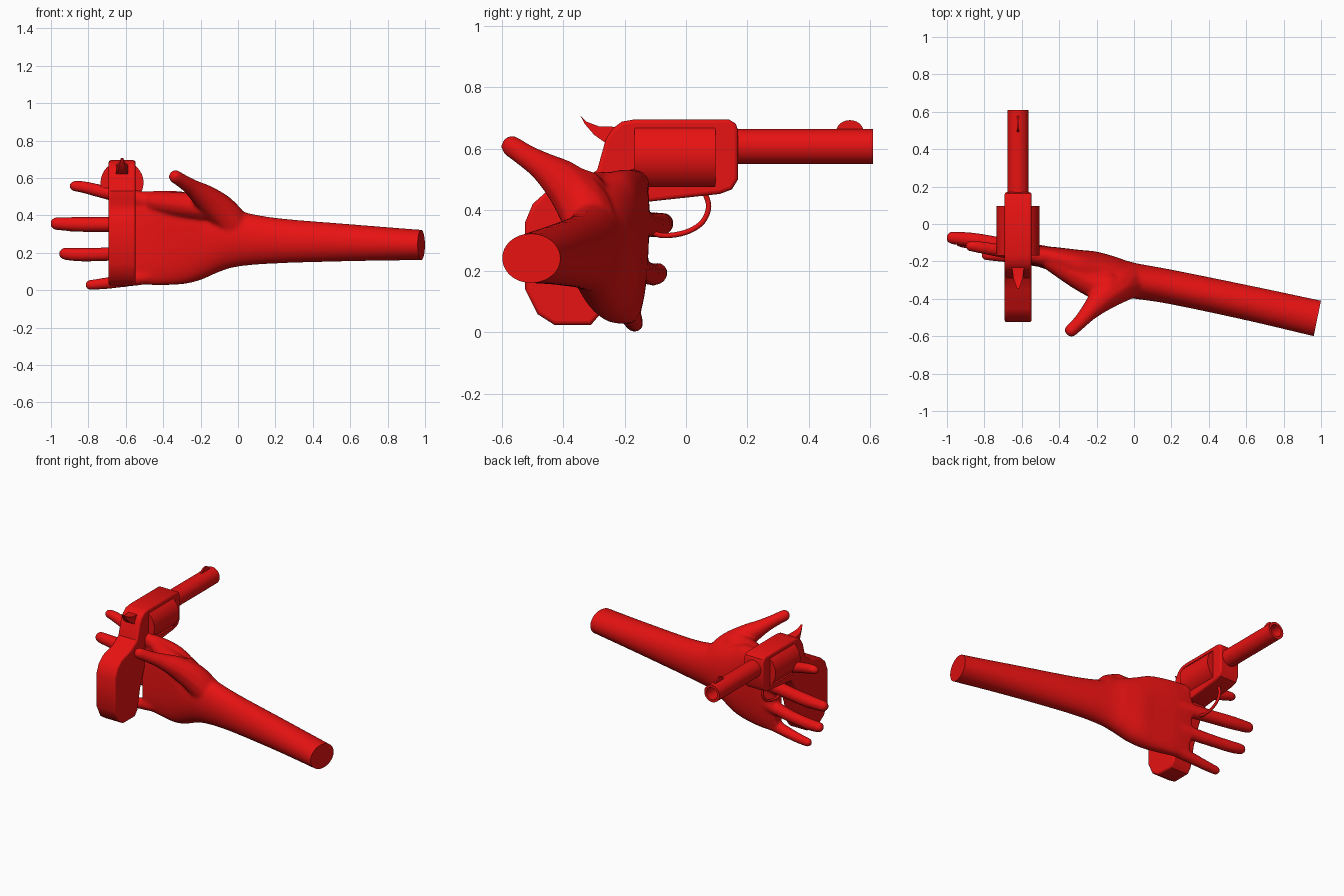
import bpy, bmesh, math
from mathutils import Vector, Matrix

if "Cube" in bpy.data.objects:
    bpy.data.objects.remove(bpy.data.objects["Cube"])

red = bpy.data.materials.new("red")
red.diffuse_color = (0.8, 0.006, 0.006, 1)
red.use_nodes = True
red.node_tree.nodes["Principled BSDF"].inputs["Base Color"].default_value = red.diffuse_color
GX = -0.62  # centre plane of the revolver


def finish(name, bm, angle=35):
    bmesh.ops.recalc_face_normals(bm, faces=bm.faces)
    me = bpy.data.meshes.new(name)
    bm.to_mesh(me)
    bm.free()
    me.materials.append(red)
    ob = bpy.data.objects.new(name, me)
    bpy.context.collection.objects.link(ob)
    select(ob)
    bpy.ops.object.shade_smooth_by_angle(angle=math.radians(angle))
    return ob


def select(ob):
    bpy.ops.object.select_all(action='DESELECT')
    ob.select_set(True)
    bpy.context.view_layer.objects.active = ob


def apply_all(ob):
    select(ob)
    for m in list(ob.modifiers):
        bpy.ops.object.modifier_apply(modifier=m.name)


def spline(pts, steps):
    """Smooth interpolation through rows of numbers."""
    out = []
    for i in range(len(pts) - 1):
        p = [pts[max(0, min(len(pts) - 1, i + k))] for k in (-1, 0, 1, 2)]
        for s in range(steps):
            t = s / steps
            out.append([0.5 * (2 * b + (c - a) * t + (2 * a - 5 * b + 4 * c - d) * t * t
                               + (3 * b - a - 3 * c + d) * t ** 3) for a, b, c, d in zip(*p)])
    return out + [list(pts[-1])]


def loft(bm, rings, caps=True, closed=False):
    vs = [[bm.verts.new(p) for p in r] for r in rings]
    pairs = list(zip(vs, vs[1:])) + ([(vs[-1], vs[0])] if closed else [])
    for a, b in pairs:
        for i in range(len(a)):
            j = (i + 1) % len(a)
            bm.faces.new((a[i], a[j], b[j], b[i]))
    if caps:
        bm.faces.new(vs[0])
        bm.faces.new(vs[-1])


def prism(bm, profile, half):
    """Extrude a (y, z) outline across x; half(y) gives the half width."""
    loft(bm, [[(GX + s * half(y), y, z) for y, z in profile] for s in (-1, 1)])


# ---- hand and forearm: x, y, z, half depth, half height, squareness, lean
stations = [
    (1.08, -.527, .240, .100, .078, 2.0, 0), (.98, -.505, .242, .100, .081, 2.0, 0),
    (.60, -.420, .254, .095, .099, 2.0, 0), (.20, -.337, .265, .093, .122, 2.0, 0),
    (0, -.303, .276, .096, .150, 2.0, 0), (-.10, -.280, .280, .105, .182, 2.1, 0),
    (-.20, -.254, .275, .106, .220, 2.3, 0), (-.30, -.226, .280, .088, .248, 2.5, .02),
    (-.45, -.185, .279, .062, .252, 2.7, .04), (-.57, -.165, .280, .042, .245, 2.7, .05)]
rings = []
for x, y, z, hy, hz, n, lean in spline(stations, 6):
    ring = []
    for k in range(40):
        a = 2 * math.pi * k / 40
        c, s = math.cos(a), math.sin(a)
        dz = hz * math.copysign(abs(s) ** (2 / n), s)
        ring.append((x, y + hy * math.copysign(abs(c) ** (2 / n), c) + lean * dz, z + dz))
    rings.append(ring)
bm = bmesh.new()
loft(bm, rings)

# fingers, thumb and the web beside the thumb as tapered paths: x, y, z, radius
digits = [
    [(-.40, -.190, .460, .050), (-.55, -.165, .491, .046), (-.70, -.145, .521, .038),
     (-.82, -.125, .550, .034), (-.875, -.118, .557, .029)],
    [(-.40, -.180, .355, .050), (-.55, -.145, .355, .046), (-.70, -.115, .352, .043),
     (-.85, -.088, .352, .042), (-.970, -.074, .356, .036)],
    [(-.40, -.185, .220, .050), (-.55, -.155, .205, .044), (-.70, -.125, .193, .039),
     (-.85, -.102, .190, .038), (-.925, -.092, .195, .034)],
    [(-.40, -.200, .090, .048), (-.55, -.185, .062, .040), (-.70, -.172, .038, .033),
     (-.79, -.167, .028, .029)],
    [(0, -.303, .320, .088), (-.08, -.335, .412, .090), (-.165, -.395, .487, .073),
     (-.235, -.465, .540, .050), (-.285, -.520, .575, .040), (-.335, -.568, .607, .037)],
    [(-.14, -.340, .450, .085), (-.22, -.320, .450, .075), (-.32, -.268, .458, .068),
     (-.44, -.200, .470, .055)]]
for path in digits:
    for x, y, z, r in spline(path, 12):
        bmesh.ops.create_icosphere(bm, subdivisions=2, radius=r,
                                   matrix=Matrix.Translation((x, y, z)))
hand = finish("hand_and_forearm", bm)
m = hand.modifiers.new("blend", 'REMESH')
m.mode, m.voxel_size, m.use_smooth_shade = 'VOXEL', 0.009, True
m = hand.modifiers.new("relax", 'SMOOTH')
m.factor, m.iterations = 0.5, 10
apply_all(hand)

# slanted flat end of the forearm
bm = bmesh.new()
bm.from_mesh(hand.data)
cut = bmesh.ops.bisect_plane(bm, geom=bm.verts[:] + bm.edges[:] + bm.faces[:],
                             plane_co=(.98, -.505, .24), plane_no=(.98, -.2, 0),
                             clear_outer=True)
bmesh.ops.holes_fill(bm, edges=[e for e in bm.edges if e.is_boundary], sides=0)
for f in bm.faces:
    f.smooth = True
    f.material_index = 0
bm.to_mesh(hand.data)
bm.free()
if not hand.data.materials:
    hand.data.materials.append(red)
select(hand)
bpy.ops.object.shade_smooth_by_angle(angle=math.radians(50))

# ---- revolver frame and grip
outline = [(-.17, .695), (.14, .695), (.162, .682), (.17, .66), (.17, .50), (.15, .467),
           (.11, .452), (-.14, .425), (-.20, .33), (-.25, .20), (-.28, .06), (-.31, .025),
           (-.43, .025), (-.485, .06), (-.525, .14), (-.525, .36), (-.50, .42), (-.455, .46),
           (-.35, .49), (-.29, .53), (-.262, .63), (-.24, .665), (-.21, .688)]
bm = bmesh.new()
prism(bm, outline, lambda y: .072)
frame = finish("frame_and_grip", bm)
m = frame.modifiers.new("edges", 'BEVEL')
m.width, m.segments, m.limit_method, m.angle_limit = .012, 3, 'ANGLE', math.radians(60)
# window for the cylinder
bm = bmesh.new()
prism(bm, [(-.167, .477), (.095, .477), (.095, .667), (-.167, .667)], lambda y: .2)
cutter = finish("window_cutter", bm)
cutter.hide_render = True
m = frame.modifiers.new("window", 'BOOLEAN')
m.operation, m.object = 'DIFFERENCE', cutter
apply_all(frame)
bpy.data.objects.remove(cutter)
select(frame)
bpy.ops.object.shade_smooth_by_angle(angle=math.radians(35))


def circle(y, z, r, n=32):
    return [(GX + r * math.cos(2 * math.pi * k / n), y, z + r * math.sin(2 * math.pi * k / n))
            for k in range(n)]


# ---- cylinder
bm = bmesh.new()
loft(bm, [circle(-.168, .575, .115), circle(.096, .575, .115)])
finish("cylinder", bm)

# ---- hollow barrel
bm = bmesh.new()
loft(bm, [circle(y, .607, r) for y, r in
          ((.14, .057), (.61, .057), (.61, .040), (.14, .040))], caps=False, closed=True)
finish("barrel", bm)

# ---- front sight
bm = bmesh.new()
prism(bm, [(.535 + .045 * math.cos(a), .655 + .038 * math.sin(a))
           for a in (math.pi * k / 12 for k in range(13))], lambda y: .005)
finish("front_sight", bm)

# ---- hammer, narrowing to its spur
bm = bmesh.new()
prism(bm, [(-.345, .708), (-.325, .688), (-.285, .673), (-.20, .67), (-.20, .60),
           (-.262, .618), (-.30, .645), (-.33, .68)],
      lambda y: .006 + .03 * min(1, (y + .345) / .09))
finish("hammer", bm)

# ---- trigger guard
path = [Vector((GX, y, z)) for y, z in spline(
    [(.062, .455), (.074, .41), (.055, .362), (.01, .331), (-.05, .317), (-.10, .322),
     (-.15, .36), (-.17, .42)], 4)]
rings = []
for i, p in enumerate(path):
    t = (path[min(i + 1, len(path) - 1)] - path[max(i - 1, 0)]).normalized()
    side = Vector((1, 0, 0))
    up = t.cross(side)
    rings.append([p + .009 * (side * math.cos(a) + up * math.sin(a))
                  for a in (math.pi * k / 5 for k in range(10))])
bm = bmesh.new()
loft(bm, rings)
finish("trigger_guard", bm, 50)
